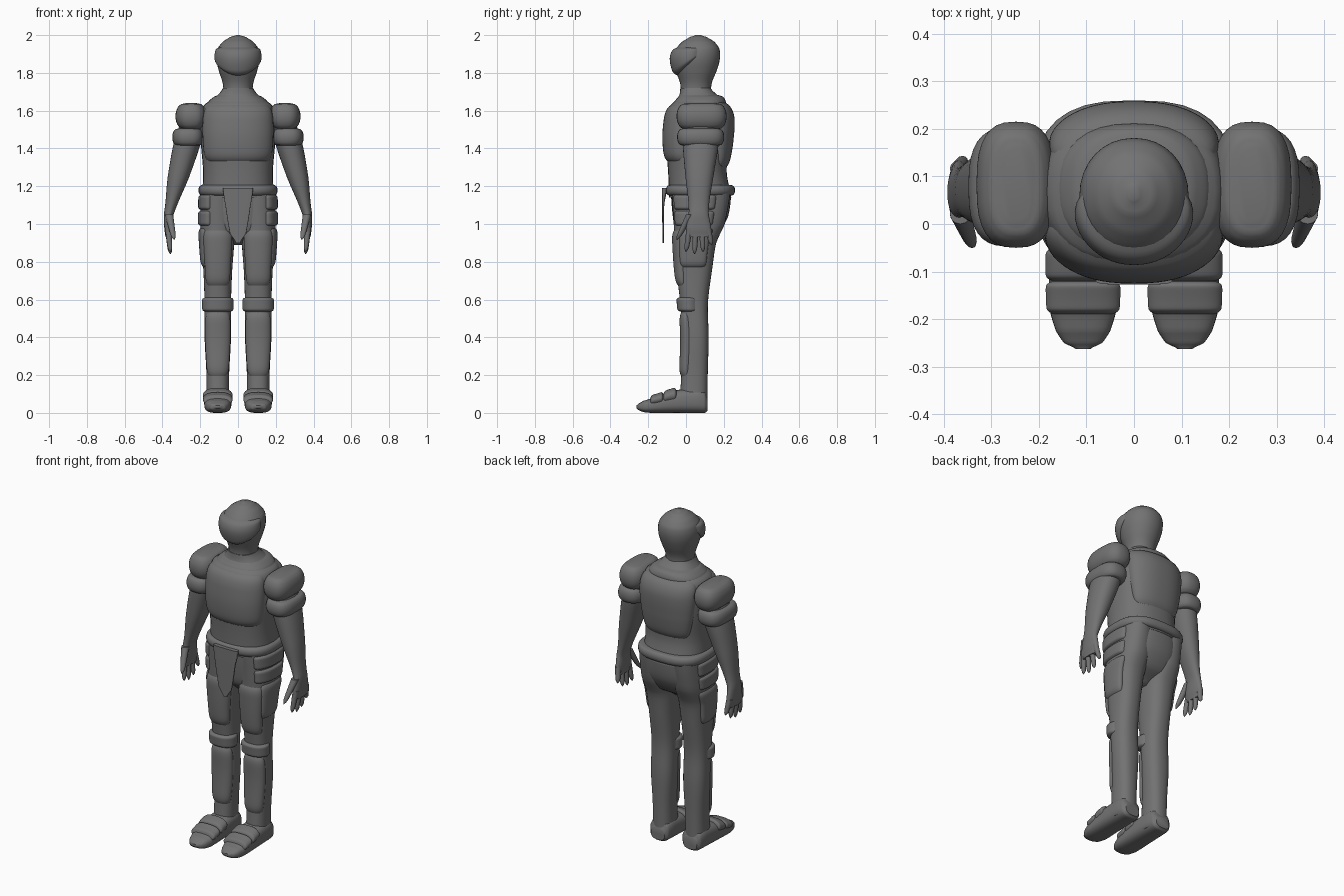
import bpy
import math

cube = bpy.data.objects.get("Cube")
if cube:
    bpy.data.objects.remove(cube, do_unlink=True)

grey = bpy.data.materials.new("armour grey")
grey.use_nodes = True
grey_colour = (0.17, 0.17, 0.17, 1)
grey.diffuse_color = grey_colour
grey.node_tree.nodes["Principled BSDF"].inputs["Base Color"].default_value = grey_colour

FRONT, BACK, SIDE = -math.pi / 2, math.pi / 2, 0


class Shape:
    """Smooth superellipse loft; each ring is (position, half width, low, high)."""

    def __init__(self, rings, middle=0, power=2.4, axis="z", mirror=False):
        self.rings = sorted(rings)
        self.middle = middle if callable(middle) else lambda position: middle
        self.power, self.axis, self.mirror = power, axis, mirror

    def point(self, position, angle, offset=0):
        rings, last = self.rings, len(self.rings) - 1
        i = 0
        while i < last - 1 and position > rings[i + 1][0]:
            i += 1
        start, end = rings[i], rings[i + 1]
        before, after = rings[max(i - 1, 0)], rings[min(i + 2, last)]
        f = (position - start[0]) / (end[0] - start[0])
        ease = f * f * (3 - 2 * f)
        values = []
        for a, b, c, d in zip(before[1:], start[1:], end[1:], after[1:]):
            bend = (c - a) * (1 - f) - (d - b) * f
            values.append(b + (c - b) * ease + f * (1 - f) * bend / 2)
        half, low, high = values
        cosine, sine = math.cos(angle), math.sin(angle)
        across = math.copysign(abs(cosine) ** (2 / self.power), cosine)
        along = math.copysign(abs(sine) ** (2 / self.power), sine)
        u = self.middle(position) + (half + offset) * across
        v = (low + high) / 2 + ((high - low) / 2 + offset) * along
        return (u, position, v) if self.axis == "y" else (u, v, position)

    def finish(self, name, points, faces):
        if self.axis == "y":
            faces = [face[::-1] for face in faces]
        mesh = bpy.data.meshes.new(name)
        mesh.from_pydata(points, [], faces)
        mesh.materials.append(grey)
        obj = bpy.data.objects.new(name, mesh)
        bpy.context.collection.objects.link(obj)
        if self.mirror:
            obj.modifiers.new("Mirror", "MIRROR").use_mirror_merge = False
        bpy.ops.object.select_all(action="DESELECT")
        obj.select_set(True)
        bpy.context.view_layer.objects.active = obj
        bpy.ops.object.shade_smooth_by_angle(angle=math.radians(50))

    def solid(self, name, sides=32, steps=5):
        positions = [a[0] + (b[0] - a[0]) * k / steps
                     for a, b in zip(self.rings, self.rings[1:]) for k in range(steps)]
        positions.append(self.rings[-1][0])
        points = [self.point(position, math.tau * k / sides)
                  for position in positions for k in range(sides)]
        faces = [(row + k, row + (k + 1) % sides,
                  row + sides + (k + 1) % sides, row + sides + k)
                 for row in range(0, len(points) - sides, sides) for k in range(sides)]
        faces.append(tuple(reversed(range(sides))))
        faces.append(tuple(range(len(points) - sides, len(points))))
        self.finish(name, points, faces)

    def plate(self, name, facing, spread, bottom, top, thick=.016, taper=0, skew=0, n=28):
        """Raised armour plate that follows the shape and sinks in along a rounded edge."""
        points = []
        for row in range(n + 1):
            v = 2 * row / n - 1
            for column in range(n + 1):
                u = 2 * column / n - 1
                low = bottom + skew * u * u
                position = low + (top - low) * (v + 1) / 2
                angle = facing + spread * u * (1 - taper * (1 - v) / 2)
                offset = thick * (1 - abs(u) ** 8 - abs(v) ** 8) - .003
                points.append(self.point(position, angle, offset))
        width = n + 1
        faces = [(row * width + k, row * width + k + 1,
                  (row + 1) * width + k + 1, (row + 1) * width + k)
                 for row in range(n) for k in range(n)]
        self.finish(name, points, faces)


def cushion(name, bottom, top, half, front, back, inset, middle=0, mirror=False):
    """Band with a bulging rounded edge."""
    rings = []
    for k in range(-4, 5):
        angle = k * math.pi / 8
        cut = inset * (1 - math.cos(angle) ** .8)
        position = (bottom + top) / 2 + (top - bottom) / 2 * math.sin(angle)
        rings.append((position, half - cut, front + cut, back - cut))
    Shape(rings, middle, 2.7, mirror=mirror).solid(name, steps=3)


def digit(name, base, tip, thick, thin):
    """Tapered finger with a rounded tip."""
    rings = []
    for k in range(9):
        f = math.sin(k * math.pi / 16)
        radius = (thick + (thin - thick) * f) * max(1 - f ** 12, .1)
        y = base[1] + (tip[1] - base[1]) * f
        rings.append((base[2] + (tip[2] - base[2]) * f, radius, y - radius, y + radius))

    def lean(z):
        return base[0] + (tip[0] - base[0]) * (z - base[2]) / (tip[2] - base[2])

    Shape(rings, lean, 2, mirror=True).solid(name, sides=12, steps=2)


# Torso with chest and back plates
torso = Shape([(1.14, .19, -.09, .24), (1.28, .185, -.095, .215), (1.45, .198, -.108, .235),
               (1.56, .197, -.1, .24), (1.63, .18, -.08, .22), (1.67, .12, -.04, .18),
               (1.72, .08, -.03, .13)])
torso.solid("torso")
torso.plate("chest_plate", FRONT, 1.2, 1.33, 1.635, .02)
torso.plate("back_plate", BACK, 1.2, 1.3, 1.645, .02, taper=.3)
Shape([(1.62, .165, -.07, .21), (1.65, .155, -.06, .21), (1.675, .125, -.04, .195),
       (1.69, .085, -.03, .15)]).solid("collar")
cushion("belt", 1.15, 1.207, .21, -.107, .26, .025)
Shape([(1.19, .08, -.127, -.1), (1.1, .067, -.127, -.115), (.95, .043, -.125, -.116),
       (.9, .012, -.125, -.117)], power=5).solid("front_cloth")

# Head with wraparound visor
head = Shape([(1.66, .078, -.03, .135), (1.74, .08, -.03, .135), (1.82, .104, -.058, .165),
              (1.88, .115, -.068, .18), (1.93, .107, -.052, .176), (1.965, .08, -.02, .15),
              (1.99, .043, .02, .11), (2, .01, .05, .08)], power=2.1)
head.solid("head")
head.plate("visor", FRONT, 1.6, 1.785, 1.935, .021, skew=.1)

# Pelvis and armoured legs
Shape([(1.17, .19, -.08, .24), (1.04, .19, -.07, .223), (.95, .16, -.05, .17),
       (.89, .04, .02, .08)]).solid("pelvis")
leg = Shape([(1.17, .09, -.075, .235), (1, .092, -.065, .205), (.9, .087, -.06, .16),
             (.75, .076, -.05, .137), (.58, .07, -.03, .116), (.4, .07, -.018, .12),
             (.2, .06, -.025, .115), (.02, .06, -.035, .113)], .107, mirror=True)
leg.solid("legs")
leg.plate("thigh_plates", FRONT, 1, .67, .97)
leg.plate("outer_thigh_plates", SIDE - .1, .75, .77, .98)
for z in (.99, 1.075):
    leg.plate("hip_plates", SIDE - .35, .85, z, z + .08)
leg.plate("knee_plates", FRONT, 1.65, .535, .612, .022)
leg.plate("shin_plates", FRONT, 1.15, .19, .535)

# Shoes with straps
shoe = Shape([(.115, .045, .01, .08), (.1, .06, 0, .115), (.06, .068, 0, .13),
              (-.06, .072, 0, .118), (-.18, .07, 0, .08), (-.225, .057, .004, .064),
              (-.25, .04, .014, .05), (-.263, .015, .025, .04)], .107, 2.8, "y", True)
shoe.solid("shoes")
for y in (-.19, -.12):
    shoe.plate("shoe_straps", BACK, 1.45, y, y + .07, .018)

# Arms lean outward, then hang straight at the hands
Shape([(1.56, .06, -.01, .17), (1.45, .072, -.018, .175), (1.25, .057, -.003, .145),
       (1.07, .028, .015, .12), (.97, .022, 0, .134), (.93, .016, .008, .13)],
      lambda z: min(.368, .38 - .26 * (z - 1)), 2.2, mirror=True).solid("arms")
for i in range(4):
    digit("finger", (.37, .02 + .032 * i, .98),
          (.358, .045 * i, .84 + .012 * (i - 1) ** 2), .017, .012)
digit("thumb", (.365, .022, 1.05), (.338, -.048, .915), .022, .012)

# Shoulder armour in two tiers
cushion("shoulder_plates", 1.5, 1.64, .083, -.05, .215, .055, .248, True)
cushion("upper_arm_plates", 1.415, 1.505, .084, -.047, .202, .03, .264, True)
